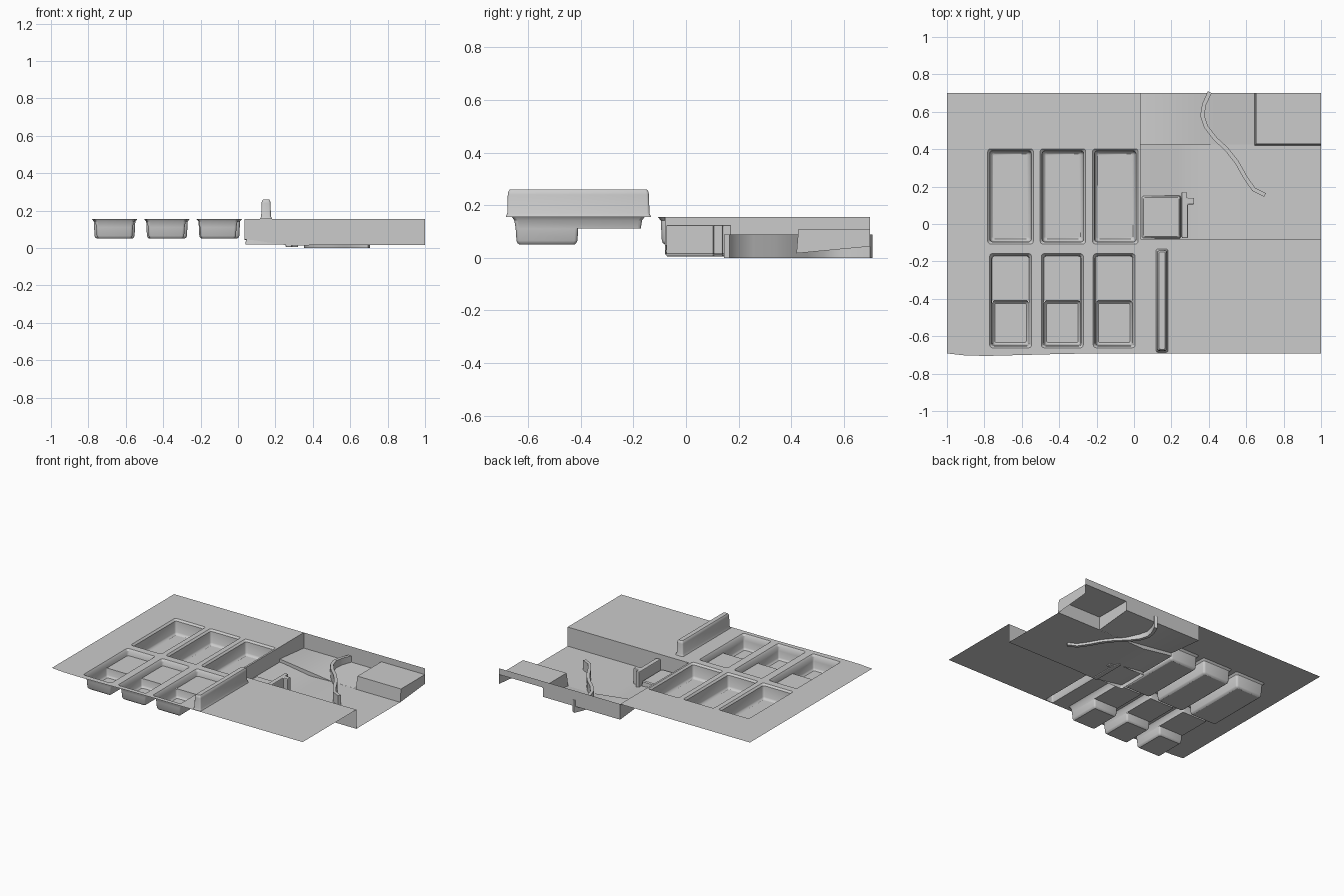
import bpy, bmesh, math
from mathutils import Vector

if "Cube" in bpy.data.objects:
    bpy.data.objects.remove(bpy.data.objects["Cube"])

TOP = 0.155
RX0, RY0, RY1 = 0.035, -0.08, 0.70      # sunken bay limits


def finish(bm, name, smooth=False):
    bmesh.ops.remove_doubles(bm, verts=bm.verts, dist=0.0003)
    bmesh.ops.recalc_face_normals(bm, faces=bm.faces)
    me = bpy.data.meshes.new(name)
    bm.to_mesh(me)
    bm.free()
    ob = bpy.data.objects.new(name, me)
    bpy.context.collection.objects.link(ob)
    if smooth:
        bpy.context.view_layer.objects.active = ob
        ob.select_set(True)
        bpy.ops.object.shade_smooth_by_angle(angle=math.radians(30))
        ob.select_set(False)
    return ob


def quad(bm, *pts):
    bm.faces.new([bm.verts.new(p) for p in pts])


def ring(bm, r, inset, z, rad, n=3):
    x0, x1, y0, y1 = r[0] + inset, r[1] - inset, r[2] + inset, r[3] - inset
    vs = []
    for k, (cx, cy) in enumerate([(x1 - rad, y1 - rad), (x0 + rad, y1 - rad),
                                  (x0 + rad, y0 + rad), (x1 - rad, y0 + rad)]):
        for i in range(n + 1):
            a = math.pi / 2 * (k + i / n)
            vs.append(bm.verts.new((cx + rad * math.cos(a), cy + rad * math.sin(a), z)))
    return vs


def loft(bm, r, steps, cap=True):
    """Stack rounded rectangles given as (inset, z, corner radius)."""
    rings = [ring(bm, r, *s) for s in steps]
    for a, b in zip(rings, rings[1:]):
        for i in range(len(a)):
            j = (i + 1) % len(a)
            bm.faces.new((a[i], a[j], b[j], b[i]))
    if cap:
        bm.faces.new(rings[-1])


back_pockets = [(-0.785 + 0.28 * i, -0.535 + 0.28 * i, -0.11, 0.405) for i in range(3)]
front_pockets = [(-0.775 + 0.277 * i, -0.545 + 0.277 * i, -0.665, -0.155) for i in range(3)]
ridge = (0.115, 0.185, -0.689, -0.13)
bay = (RX0, 1.0, RY0, RY1)
holes = back_pockets + front_pockets + [ridge, bay]

# upper sheet with openings and a slightly uneven front edge
bm = bmesh.new()
xs = sorted({-1, 1, -0.9, -0.8, 0.35} | {h[i] for h in holes for i in (0, 1)})
ys = sorted({-0.692, 0.70} | {h[i] for h in holes for i in (2, 3)})
for xa, xb in zip(xs, xs[1:]):
    for ya, yb in zip(ys, ys[1:]):
        mx, my = (xa + xb) / 2, (ya + yb) / 2
        if any(h[0] < mx < h[1] and h[2] < my < h[3] for h in holes):
            continue
        def edge(x):
            dip = 0.013 * math.exp(-((x + 0.78) / 0.3) ** 2) if x > -0.95 else 0
            return ya - dip if ya < -0.69 else ya
        quad(bm, (xa, edge(xa), TOP), (xb, edge(xb), TOP), (xb, yb, TOP), (xa, yb, TOP))
finish(bm, "upper_sheet")

# deep back pockets
for i, r in enumerate(back_pockets):
    bm = bmesh.new()
    loft(bm, r, [(0, TOP, 0.0), (0.003, TOP, 0.015), (0.014, 0.142, 0.015), (0.018, 0.065, 0.015),
                 (0.022, 0.056, 0.015), (0.031, 0.05, 0.01)])
    finish(bm, f"back_pocket_{i + 1}", True)

# two-level front pockets: shallow shelf behind, deep well in front
for i, r in enumerate(front_pockets):
    bm = bmesh.new()
    loft(bm, r, [(0, TOP, 0.0), (0.003, TOP, 0.015), (0.012, 0.142, 0.015), (0.017, 0.111, 0.012)], False)
    x0, x1, y1 = r[0] + 0.017, r[1] - 0.017, r[3] - 0.017
    quad(bm, (x0, -0.41, 0.111), (x1, -0.41, 0.111), (x1, y1, 0.111), (x0, y1, 0.111))
    well = (x0, x1, r[2] + 0.017, -0.41)
    loft(bm, well, [(0, 0.111, 0.012), (0.003, 0.065, 0.012), (0.007, 0.056, 0.012), (0.014, 0.05, 0.008)])
    finish(bm, f"front_pocket_{i + 1}", True)

# long divider ridge
bm = bmesh.new()
loft(bm, ridge, [(0, TOP, 0.0), (0.003, TOP, 0.01), (0.009, 0.17, 0.01), (0.011, 0.24, 0.01),
                 (0.013, 0.252, 0.01), (0.019, 0.26, 0.008)])
finish(bm, "divider_ridge", True)


# sunken bay floor: gentle slope from the left, raised strip at the back
def ramp(x, x0, x1, z0, z1):
    t = min(1, max(0, (x - x0) / (x1 - x0)))
    return z0 + (z1 - z0) * t


def front_z(x):
    return ramp(x, 0.05, 0.28, 0.047, 0.012) if x < 0.29 else ramp(x, 0.28, 0.45, 0.012, 0.017)


def back_z(x, y):
    return ramp(y, 0.42, 0.70, ramp(x, RX0, 0.46, 0.07, 0.017), 0.043)


STEP = 0.425
fx = [RX0, 0.08, 0.13, 0.18, 0.23, 0.28, 0.36, 0.46, 0.65, 1.0]
bm = bmesh.new()
for a, b in zip(fx, fx[1:]):
    za, zb = front_z(a), front_z(b)
    quad(bm, (a, RY0, za), (b, RY0, zb), (b, STEP, zb), (a, STEP, za))
    quad(bm, (a, RY0, za), (b, RY0, zb), (b, RY0, TOP), (a, RY0, TOP))
    if b <= 0.65:
        quad(bm, (a, STEP, back_z(a, STEP)), (b, STEP, back_z(b, STEP)),
             (b, RY1, back_z(b, RY1)), (a, RY1, back_z(a, RY1)))
        quad(bm, (a, RY1, back_z(a, RY1)), (b, RY1, back_z(b, RY1)), (b, RY1, TOP), (a, RY1, TOP))
        if a < 0.46:
            quad(bm, (a, STEP, za), (b, STEP, zb), (b, STEP, back_z(b, STEP)), (a, STEP, back_z(a, STEP)))
quad(bm, (RX0, RY0, front_z(RX0)), (RX0, STEP, front_z(RX0)), (RX0, STEP, TOP), (RX0, RY0, TOP))
quad(bm, (RX0, STEP, back_z(RX0, STEP)), (RX0, RY1, back_z(RX0, RY1)), (RX0, RY1, TOP), (RX0, STEP, TOP))
finish(bm, "sunken_bay", True)

# raised corner block, open underneath
bm = bmesh.new()
x0, x1, y0, y1, h, s = 0.645, 1.0, 0.42, 0.70, 0.11, 0.008
quad(bm, (x0 + s, y0 + s, h), (x1, y0 + s, h), (x1, y1, h), (x0 + s, y1, h))
quad(bm, (x0, y0, 0.017), (x1, y0, 0.017), (x1, y0 + s, h), (x0 + s, y0 + s, h))
quad(bm, (x0, y0, 0.017), (x0, y1, 0.043), (x0 + s, y1, h), (x0 + s, y0 + s, h))
quad(bm, (x1, y0, 0.017), (x1, y1, 0.043), (x1, y1, h), (x1, y0 + s, h))
quad(bm, (x0, y1, h), (x1, y1, h), (x1, y1, TOP), (x0, y1, TOP))
finish(bm, "corner_block")

# low pad in the bay corner
bm = bmesh.new()
loft(bm, (0.04, 0.25, -0.078, 0.152), [(0, 0.02, 0.01), (0.003, 0.05, 0.01), (0.01, 0.056, 0.01)])
finish(bm, "low_pad", True)

# small upright wall with side arm
bm = bmesh.new()
outline = [(0.255, -0.075), (0.288, -0.075), (0.288, 0.105), (0.322, 0.105), (0.322, 0.14),
           (0.282, 0.14), (0.282, 0.172), (0.255, 0.172)]
f = bm.faces.new([bm.verts.new((x, y, 0.005)) for x, y in outline])
ext = bmesh.ops.extrude_face_region(bm, geom=[f])
bmesh.ops.translate(bm, vec=(0, 0, 0.12), verts=[g for g in ext["geom"] if isinstance(g, bmesh.types.BMVert)])
wall = finish(bm, "small_wall")
bev = wall.modifiers.new("bevel", "BEVEL")
bev.width, bev.segments, bev.limit_method = 0.005, 2, "ANGLE"

# winding fence across the bay
path = [Vector(p) for p in [(0.405, 0.705), (0.375, 0.64), (0.365, 0.58), (0.385, 0.52), (0.435, 0.455),
                            (0.495, 0.40), (0.55, 0.33), (0.595, 0.25), (0.64, 0.185), (0.70, 0.155)]]
bm = bmesh.new()
sections = []
for i, p in enumerate(path):
    d = (path[min(i + 1, len(path) - 1)] - path[max(i - 1, 0)]).normalized()
    n = Vector((-d.y, d.x)) * 0.011
    a, b = p + n, p - n
    sections.append([bm.verts.new((q.x, q.y, z)) for q, z in ((a, 0), (b, 0), (b, 0.088), (a, 0.088))])
for s, t in zip(sections, sections[1:]):
    for k in range(4):
        m = (k + 1) % 4
        bm.faces.new((s[k], s[m], t[m], t[k]))
bm.faces.new(sections[0])
bm.faces.new(sections[-1])
finish(bm, "winding_fence", True)
